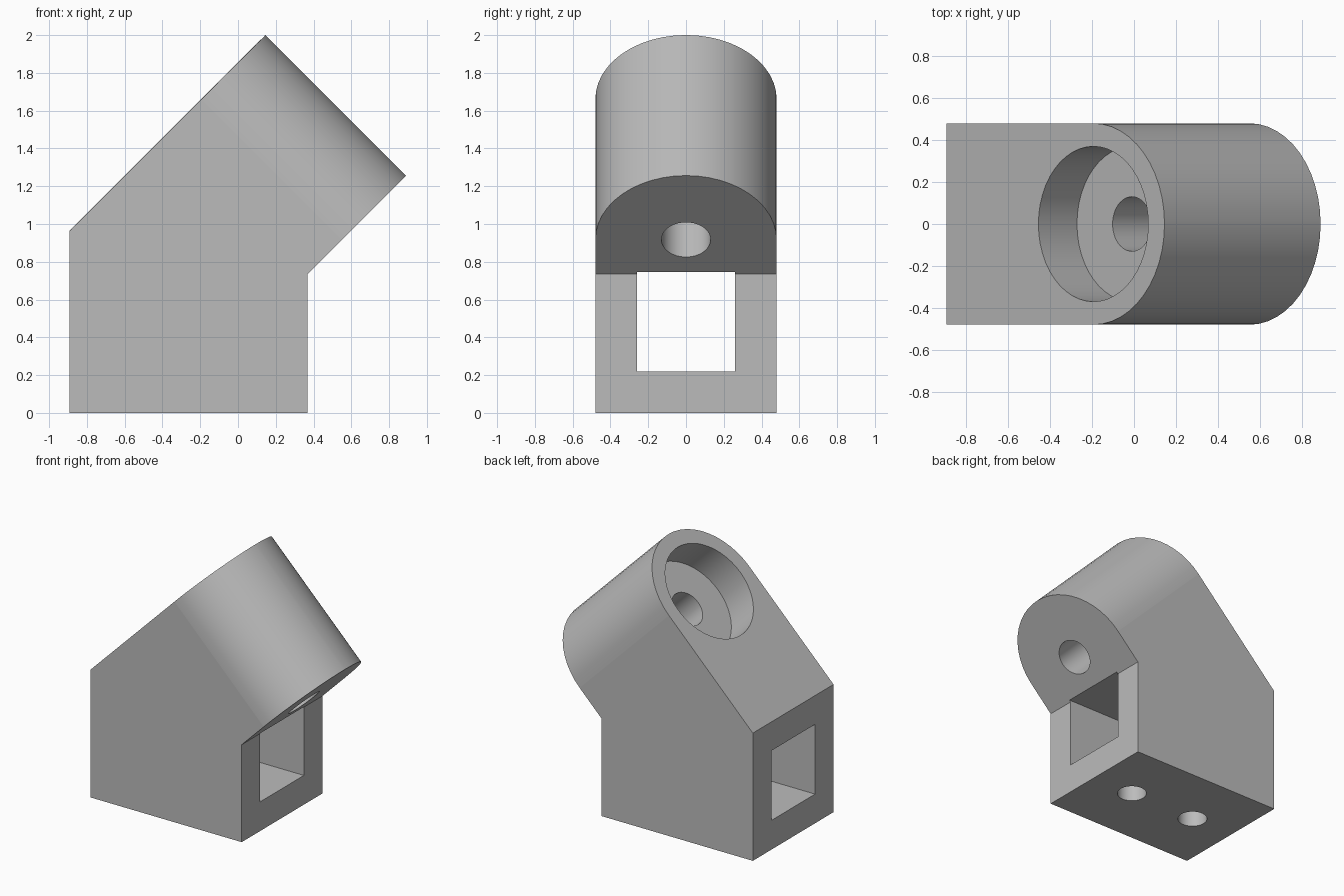
import bpy
import bmesh
import math
from mathutils import Matrix, Vector

if "Cube" in bpy.data.objects:
    bpy.data.objects.remove(bpy.data.objects["Cube"], do_unlink=True)

HALF = 0.48          # half the width of the bracket
SEGMENTS = 48
HEAD = Vector((-0.194, 0, 1.661))   # centre of the rounded end on the sloped face
TILT = Matrix.Rotation(math.radians(-45), 4, 'Y')

grey = bpy.data.materials.new("plain grey")
grey.use_nodes = True
colour = (0.5, 0.5, 0.5, 1)
grey.diffuse_color = colour
grey.node_tree.nodes["Principled BSDF"].inputs["Base Color"].default_value = colour


def prism(name, points, depth, matrix=Matrix()):
    """Extrude an outline given in 3D along a depth vector."""
    bm = bmesh.new()
    face = bm.faces.new([bm.verts.new(p) for p in points])
    grown = bmesh.ops.extrude_face_region(bm, geom=[face], use_keep_orig=True)
    verts = [g for g in grown["geom"] if isinstance(g, bmesh.types.BMVert)]
    bmesh.ops.translate(bm, verts=verts, vec=depth)
    bmesh.ops.recalc_face_normals(bm, faces=bm.faces)
    bm.transform(matrix)
    mesh = bpy.data.meshes.new(name)
    bm.to_mesh(mesh)
    bm.free()
    mesh.materials.append(grey)
    obj = bpy.data.objects.new(name, mesh)
    bpy.context.collection.objects.link(obj)
    return obj


def drill(name, radius, low, high, matrix):
    """Round cutter along local z."""
    ring = [(radius * math.cos(a), radius * math.sin(a), low)
            for a in (math.tau * i / SEGMENTS for i in range(SEGMENTS))]
    return prism(name, ring, (0, 0, high - low), matrix)


def combine(target, cutter, operation):
    cutter.hide_render = True
    mod = target.modifiers.new(cutter.name, 'BOOLEAN')
    mod.operation = operation
    mod.solver = 'EXACT'
    mod.object = cutter
    bpy.context.view_layer.objects.active = target
    bpy.ops.object.modifier_apply(modifier=mod.name)
    bpy.data.objects.remove(cutter, do_unlink=True)


# Bent side profile, extruded wider than needed
side = [(-0.893, 0), (0.367, 0), (0.367, 0.734),
        (0.889, 1.256), (0.145, 2.0), (-0.893, 0.962)]
body = prism("angled_bracket", [(x, -0.6, z) for x, z in side], (0, 1.2, 0))

# Trim to width and round the head in the sloped plane
head_frame = Matrix.Translation(HEAD) @ TILT
outline = [(-3, -HALF, -3)]
for i in range(SEGMENTS // 2 + 1):
    a = math.pi * (i / (SEGMENTS // 2) - 0.5)
    # slight oversize along the slope keeps the tip on the profile end
    outline.append((HALF * math.cos(a), HALF * math.sin(a), -3))
outline.append((-3, HALF, -3))
combine(body, prism("head_rounding", outline, (0, 0, 4), head_frame), 'INTERSECT')

# Round pocket and bolt hole through the head
combine(body, drill("pocket", 0.37, -0.26, 0.3, head_frame), 'DIFFERENCE')
combine(body, drill("bolt_hole", 0.13, -1.5, 0.1, head_frame), 'DIFFERENCE')

# Square tunnel through the base
square = [(-2, -0.26, 0.22), (-2, 0.26, 0.22), (-2, 0.26, 0.745), (-2, -0.26, 0.745)]
combine(body, prism("tunnel", square, (4, 0, 0)), 'DIFFERENCE')

# Two screw holes from the underside into the tunnel
for x in (-0.54, 0.02):
    combine(body, drill("screw_hole", 0.103, -0.2, 0.4, Matrix.Translation((x, 0, 0))),
            'DIFFERENCE')

# Smooth curved walls, keep the flat sides flat
bpy.ops.object.select_all(action='DESELECT')
body.select_set(True)
bpy.context.view_layer.objects.active = body
bpy.ops.object.shade_smooth_by_angle(angle=math.radians(30))
for poly in body.data.polygons:
    if abs(poly.normal.y) > 0.9999:
        poly.use_smooth = False
